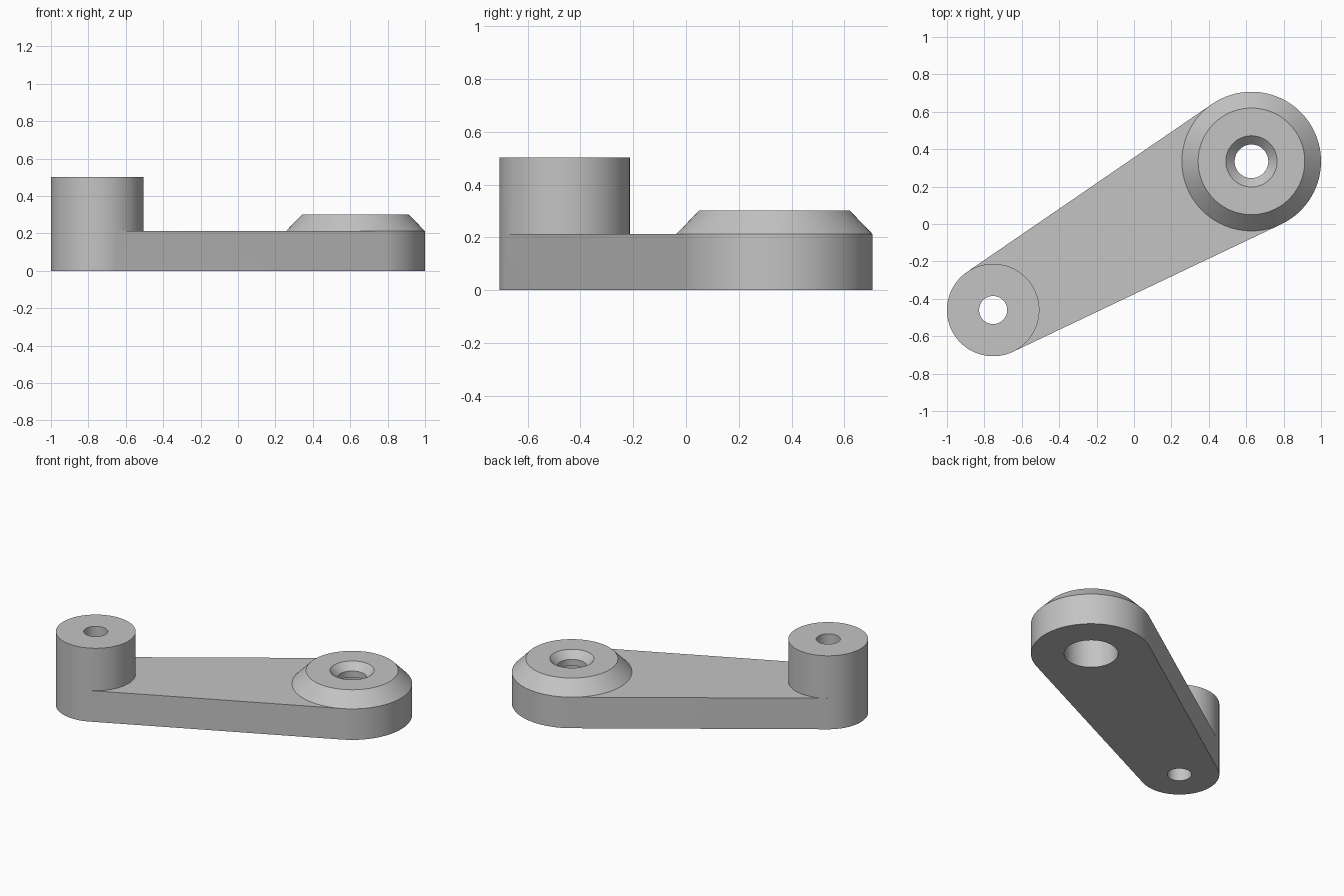
import bpy, bmesh, math
from mathutils import Vector

cube = bpy.data.objects.get("Cube")
if cube:
    bpy.data.objects.remove(cube, do_unlink=True)

# Main dimensions
PIVOT, PIVOT_R = Vector((0.628, 0.335, 0)), 0.372
PIN, PIN_R = Vector((-0.753, -0.46, 0)), 0.247
ARM_H = 0.212
HALF = 48  # segments on each side of the tangent points

# Ring angles, split exactly where the arm's sides touch the hubs
axis = PIVOT - PIN
heading = math.atan2(axis.y, axis.x)
spread = math.pi / 2 + math.asin((PIVOT_R - PIN_R) / axis.length)
angles = [heading - spread + 2 * spread * j / HALF for j in range(HALF)]
angles += [heading + spread + (2 * math.pi - 2 * spread) * j / HALF for j in range(HALF)]
COUNT = len(angles)

bm = bmesh.new()


def hub(centre, profile, open_side):
    """Turn a closed profile, leaving the lower wall open where the arm joins."""
    rings = [[bm.verts.new(centre + Vector((r * math.cos(a), r * math.sin(a), z)))
              for a in angles] for r, z in profile]
    for i, ring in enumerate(rings):
        above = rings[(i + 1) % len(rings)]
        for j in range(COUNT):
            if i == 1 and j in open_side:
                continue
            k = (j + 1) % COUNT
            bm.faces.new((ring[j], ring[k], above[k], above[j]))
    return rings[1], rings[2]


# Bevelled pivot hub with countersink above and a wide bore below
pivot = hub(PIVOT, [(0.167, 0), (PIVOT_R, 0), (PIVOT_R, ARM_H), (0.285, 0.302),
                    (0.137, 0.302), (0.09, 0.255), (0.09, ARM_H), (0.167, ARM_H)],
            range(HALF, COUNT))

# Tall pin boss with a through hole
pin = hub(PIN, [(0.075, 0), (PIN_R, 0), (PIN_R, ARM_H), (PIN_R, 0.502), (0.075, 0.502)],
          range(HALF))

# Arm: bottom and top sheets between the hubs, then the two tangent sides
for big, small in zip(pivot, pin):
    bm.faces.new(small[:HALF + 1] + big[HALF:] + big[:1])
for j in (0, HALF):
    bm.faces.new((pivot[0][j], pin[0][j], pin[1][j], pivot[1][j]))
bmesh.ops.recalc_face_normals(bm, faces=bm.faces)

mesh = bpy.data.meshes.new("lever_arm")
bm.to_mesh(mesh)
bm.free()
arm = bpy.data.objects.new("lever_arm", mesh)
bpy.context.collection.objects.link(arm)

# Plain grey material
grey = bpy.data.materials.new("plain_grey")
grey.use_nodes = True
colour = (0.55, 0.55, 0.55, 1)
grey.diffuse_color = colour
grey.node_tree.nodes["Principled BSDF"].inputs["Base Color"].default_value = colour
mesh.materials.append(grey)

# Smooth round walls, keep edges crisp
bpy.ops.object.select_all(action="DESELECT")
arm.select_set(True)
bpy.context.view_layer.objects.active = arm
bpy.ops.object.shade_smooth_by_angle(angle=math.radians(30))
